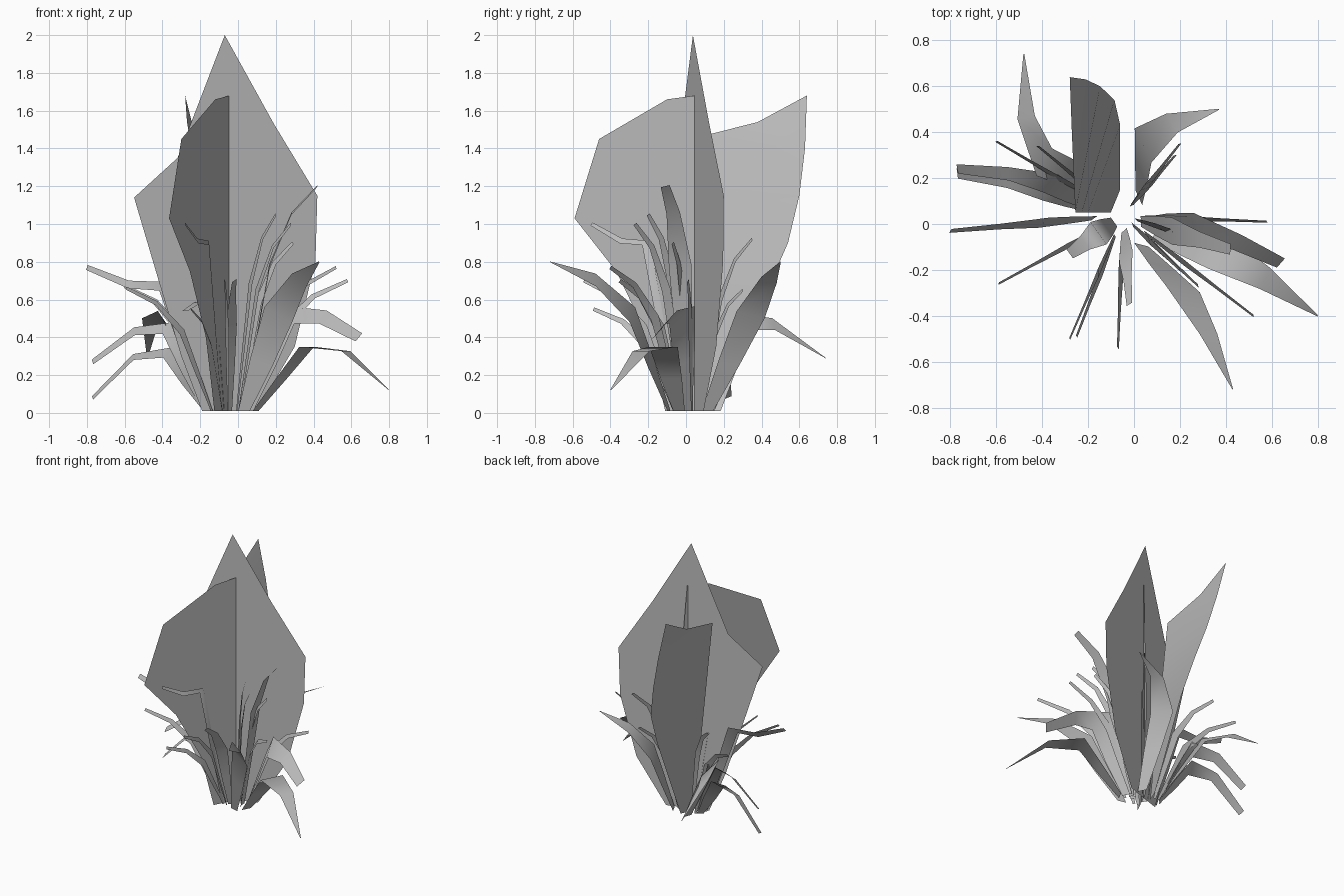
import bpy
from math import cos, sin, radians
from mathutils import Vector

cube = bpy.data.objects.get("Cube")
if cube:
    bpy.data.objects.remove(cube, do_unlink=True)

# Single leaf colour
grey = bpy.data.materials.new("leaf_grey")
grey.use_nodes = True
shade = (.5, .5, .5, 1)
grey.diffuse_color = shade
grey.node_tree.nodes["Principled BSDF"].inputs["Base Color"].default_value = shade

GROUND = .01
BROAD = .085
MEDIUM = .06
SLIM = .04
NARROW = .025


def add_leaf(name, points, faces, smooth):
    mesh = bpy.data.meshes.new(name)
    mesh.from_pydata([tuple(point) for point in points], [], faces)
    mesh.materials.append(grey)
    for polygon in mesh.polygons:
        polygon.use_smooth = smooth
    leaf = bpy.data.objects.new(name, mesh)
    bpy.context.collection.objects.link(leaf)


def upright_leaf(name, outline, place):
    """Flat standing leaf: place() puts each outline point on the leaf's plane."""
    points = [place(along, height) for along, height in outline]
    add_leaf(name, points, [range(len(points))], False)


def strip_leaf(name, right_edge, left_edge):
    """Leaf spanned between two edges with the same number of points."""
    count = len(right_edge)
    faces = [(i, i + 1, count + i + 1, count + i) for i in range(count - 1)]
    add_leaf(name, right_edge + left_edge, faces, True)


def blade(name, tip, width=NARROW, droop=0, sway=0, roll=0, pointed=False):
    """Arching blade from the root to its tip.
    droop is the fall of the tip below the crest, sway a sideways bow,
    roll the turn in degrees that lifts the blade's left edge."""
    tip = Vector(tip)
    root = Vector((tip.x / 6 - .04, tip.y / 6 + .03, GROUND))
    out = tip - root
    across = Vector((-out.y, out.x, 0)).normalized()

    # Joints of the blade, from the root to the tip
    knee = root.lerp(tip, .35) + across * sway
    bend = root.lerp(tip, .65) + across * sway * .8
    knee.z = tip.z + droop if droop else tip.z * .65
    bend.z = tip.z + droop * .9 if droop else tip.z * .88
    shin = root.lerp(knee, .5)
    path = [root, shin, knee, bend, tip]

    # Edges, rolled about the direction of the blade at each joint
    turn = radians(roll)
    end = .03 if pointed else .4
    right_edge, left_edge = [], []
    for i, part in enumerate((.4, .75, 1, .6, end)):
        ahead = path[min(i + 1, len(path) - 1)] - path[max(i - 1, 0)]
        lift = ahead.normalized().cross(across)
        side = (across * cos(turn) + lift * sin(turn)) * width * part
        side.z *= i > 0
        right_edge.append(path[i] - side)
        left_edge.append(path[i] + side)
    strip_leaf(name, right_edge, left_edge)


# Tall upright leaves, the second crossing the first
upright_leaf(
    "tall_centre_leaf",
    [(-.07, 2), (.19, 1.53), (.42, 1.15), (.41, .8), (.3, .35), (.1, GROUND),
     (-.19, GROUND), (-.3, .3), (-.42, .7), (-.55, 1.14), (-.32, 1.35)],
    lambda along, height: (along, along / 3 + .06, height))
upright_leaf(
    "tall_front_leaf",
    [(.05, 1.68), (-.1, 1.66), (-.46, 1.45), (-.59, 1.03), (-.37, .75), (-.2, .4),
     (-.11, GROUND), (.1, GROUND), (.12, .8)],
    lambda along, height: (along / 2 - .07, along, height))

# Rear leaf, whose outer edge curves back while the inner edge stays upright
profile = [(.15, GROUND), (.43, .65), (.54, .9), (.6, 1.15), (.63, 1.4), (.64, 1.68)]
outer_edge = [Vector((-.06 - max(0, height - .8) / 4, back, height))
              for back, height in profile]
inner_edge = [Vector((-.1 - height / 9, .05, height * 1.04)) for back, height in profile]
inner_edge[-1] = Vector((-.27, .38, 1.54))
strip_leaf("tall_rear_leaf", outer_edge, inner_edge)

# Broad leaves
blade("broad_left_drooping_leaf", (.8, -.4, .12), BROAD, droop=.23, sway=.05, pointed=True)
blade("broad_left_middle_leaf", (.64, -.17, .4), BROAD, droop=.12, sway=.04, roll=45)
blade("broad_left_rising_leaf", (.42, -.11, 1.2), MEDIUM, roll=20)
blade("broad_front_leaf", (.43, -.72, .8), BROAD, sway=.05, roll=-50, pointed=True)
blade("broad_rear_right_leaf", (-.48, .74, .29), BROAD, droop=.2, sway=.17, roll=45,
      pointed=True)
blade("broad_rear_left_leaf", (.37, .5, .8), BROAD, sway=.14, roll=-25, pointed=True)
blade("broad_right_leaf", (-.77, .24, .27), MEDIUM, droop=.18, sway=-.05, roll=-40)
blade("broad_right_drooping_leaf", (-.77, .22, .08), MEDIUM, droop=.24, sway=-.03, roll=-30)
blade("broad_short_right_leaf", (-.28, -.13, .54), MEDIUM, droop=.05)
blade("slim_right_leaf", (-.8, -.03, .77), SLIM, droop=-.1, roll=-60)
blade("slim_front_leaf", (-.02, -.35, .7), SLIM, roll=40)
blade("slim_front_upper_leaf", (-.28, -.5, 1), NARROW, droop=-.1, roll=-70)

# Narrow grassy blades, listed by the position of the tip
narrow_blades = {
    "narrow_left_blade": (.58, .01, .7),
    "narrow_left_front_blade": (.52, -.4, .77),
    "narrow_inner_left_blade": (.29, -.07, .9),
    "narrow_inner_front_blade": (.28, -.27, 1),
    "narrow_inner_upper_blade": (.2, -.2, 1.05),
    "narrow_front_blade": (-.07, -.54, .7),
    "narrow_front_lower_blade": (-.25, -.49, .55),
    "narrow_right_front_blade": (-.59, -.26, .66),
    "narrow_right_rear_blade": (-.6, .36, .67),
    "narrow_rear_right_blade": (-.42, .34, .78),
    "narrow_rear_upper_blade": (.2, .35, .92),
    "narrow_rear_short_blade": (.18, .3, .65),
}
for name, tip in narrow_blades.items():
    blade(name, tip, roll=65 if tip[0] > 0 else -65)
